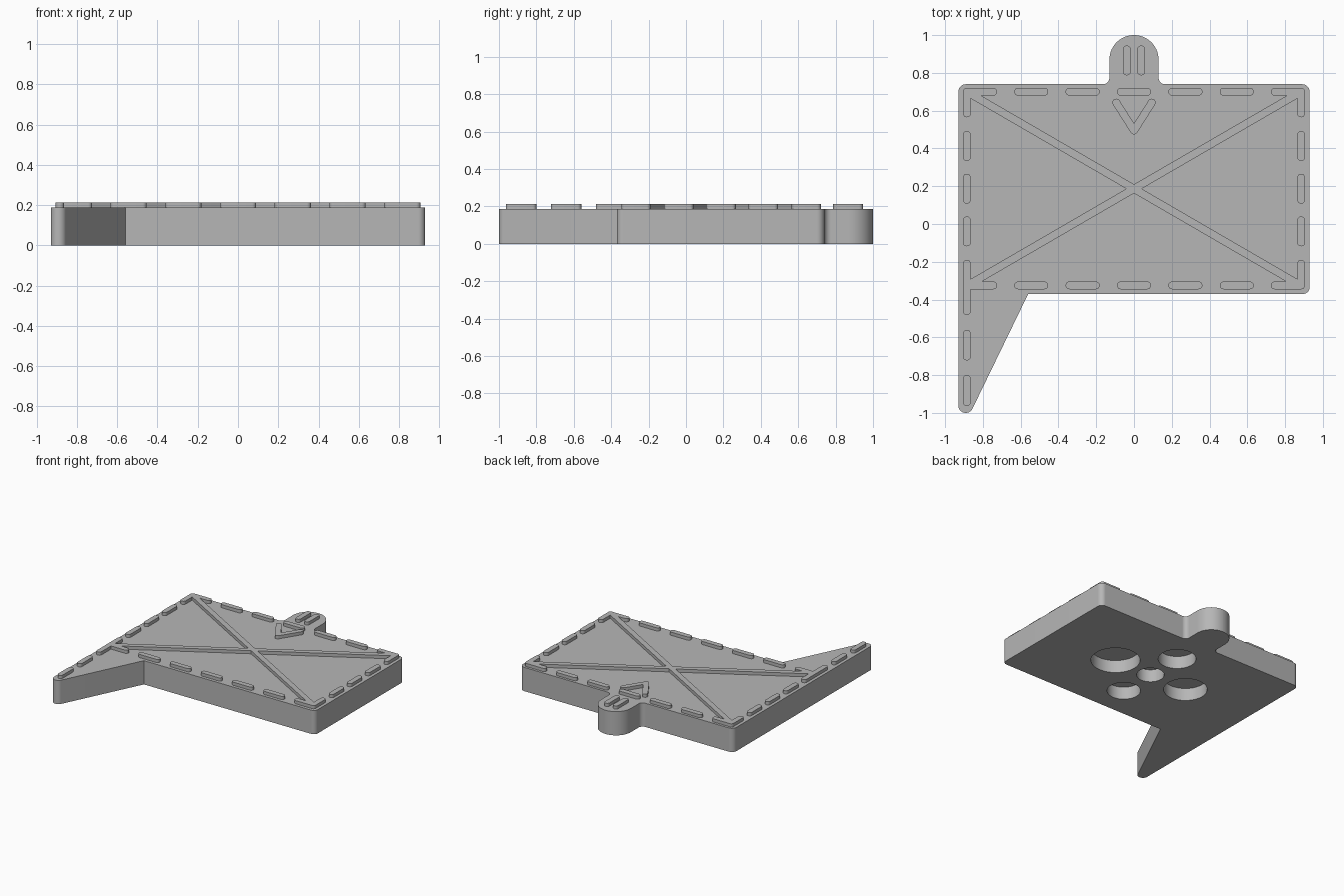
import bpy
import bmesh
import math
from mathutils import Vector, Matrix

if "Cube" in bpy.data.objects:
    bpy.data.objects.remove(bpy.data.objects["Cube"], do_unlink=True)

THICK, TOP, HALF = 0.187, 0.212, 0.0205
MID_Y = 0.185

grey = bpy.data.materials.new("plain grey")
grey.use_nodes = True
colour = (0.47, 0.47, 0.47, 1)
grey.diffuse_color = colour
grey.node_tree.nodes["Principled BSDF"].inputs["Base Color"].default_value = colour


def rounded(corners, steps=8):
    """Outline from (x, y, radius) corners, each replaced by an arc."""
    out = []
    for i, (x, y, r) in enumerate(corners):
        p = Vector((x, y))
        if r == 0:
            out.append(p)
            continue
        a = (Vector(corners[i - 1][:2]) - p).normalized()
        b = (Vector(corners[(i + 1) % len(corners)][:2]) - p).normalized()
        half = math.acos(max(-1, min(1, a.dot(b)))) / 2
        centre = p + (a + b).normalized() * r / math.sin(half)
        s = p + a * r / math.tan(half) - centre
        e = p + b * r / math.tan(half) - centre
        sweep = math.atan2(s.x * e.y - s.y * e.x, s.dot(e))
        out += [centre + Matrix.Rotation(sweep * k / steps, 2) @ s
                for k in range(steps + 1)]
    return out


def add_mesh(name, bm):
    bmesh.ops.recalc_face_normals(bm, faces=bm.faces)
    mesh = bpy.data.meshes.new(name)
    bm.to_mesh(mesh)
    bm.free()
    mesh.materials.append(grey)
    obj = bpy.data.objects.new(name, mesh)
    bpy.context.collection.objects.link(obj)
    return obj


def prism(name, outline, z0, z1):
    bm = bmesh.new()
    face = bm.faces.new([bm.verts.new((p.x, p.y, z0)) for p in outline])
    top = bmesh.ops.extrude_face_region(bm, geom=[face])["geom"]
    bmesh.ops.translate(bm, vec=(0, 0, z1 - z0),
                        verts=[v for v in top if isinstance(v, bmesh.types.BMVert)])
    return add_mesh(name, bm)


def stroke(name, *path):
    """Raised bar along a path, with round ends and mitred joints."""
    pts = [Vector(p) for p in path]
    dirs = [(b - a).normalized() for a, b in zip(pts, pts[1:])]
    left, right = [], []
    for i, p in enumerate(pts):
        d0, d1 = dirs[max(i - 1, 0)], dirs[min(i, len(dirs) - 1)]
        n0, n1 = Vector((-d0.y, d0.x)), Vector((-d1.y, d1.x))
        off = (n0 + n1) * HALF / (1 + n0.dot(n1))
        turn = d0.x * d1.y - d0.y * d1.x
        r = HALF * 0.98
        left.append((*(p + off), 0 if turn > 0.01 else r))
        right.append((*(p - off), 0 if turn < -0.01 else r))
    return prism(name, rounded(left + right[::-1], 6), THICK - 0.005, TOP)


# Base plate with pointed tail and round tab
plate = prism("base_plate", rounded([
    (-0.93, 0.74, 0.04), (-0.93, -1, 0.039), (-0.866, -1, 0.039),
    (-0.56, -0.37, 0), (0.93, -0.37, 0.035), (0.93, 0.74, 0.04),
    (0.13, 0.74, 0.035), (0.13, 1, 0.1295), (-0.13, 1, 0.1295),
    (-0.13, 0.74, 0.035)], 14), 0, THICK)

# Round pockets of graded size in the underside
DEPTH = 0.1
bm = bmesh.new()
for x, y, r in [(0.33, MID_Y, 0.178), (-0.33, MID_Y, 0.158), (0, 0.485, 0.137),
                (0, -0.115, 0.121), (0, MID_Y, 0.1)]:
    bmesh.ops.create_cone(bm, cap_ends=True, segments=48, radius1=r, radius2=r,
                          depth=2 * DEPTH, matrix=Matrix.Translation((x, y, 0)))
cutter = add_mesh("pocket_cutter", bm)
cutter.hide_render = True
cut = plate.modifiers.new("pockets", "BOOLEAN")
cut.operation, cut.solver, cut.object = "DIFFERENCE", "EXACT", cutter
bpy.context.view_layer.objects.active = plate
bpy.ops.object.modifier_apply(modifier=cut.name)
bpy.data.objects.remove(cutter, do_unlink=True)

# Dashed border: corner pieces, rows and columns
EDGE, BACK, FRONT = 0.885, 0.7, -0.325
for side, sx in (("right", -1), ("left", 1)):
    x = sx * EDGE
    stroke(f"back_{side}_corner", (sx * 0.725, BACK), (x, BACK), (x, 0.565))
    stroke(f"front_{side}_corner", (sx * 0.725, FRONT), (x, FRONT), (x, -0.19))
    for i in range(3):
        y = 0.413 - 0.226 * i
        stroke(f"{side}_dash_{i + 1}", (x, y + 0.079), (x, y - 0.079))
for row, y in (("back", BACK), ("front", FRONT)):
    for i in range(-2, 3):
        x = i * 0.272
        stroke(f"{row}_dash_{i + 3}", (x - 0.09, y), (x + 0.09, y))

# Dashes running down the tail
for i, (y0, y1) in enumerate([(-0.3, -0.482), (-0.56, -0.722), (-0.8, -0.963)]):
    stroke(f"tail_dash_{i + 1}", (-EDGE, y0), (-EDGE, y1))

# Diagonal cross
for name, sx in (("cross_bar_a", 1), ("cross_bar_b", -1)):
    stroke(name, (-sx * EDGE, BACK), (sx * EDGE, FRONT - 0.002))

# Arrow and the two tab bars
stroke("arrow", (-0.105, 0.66), (0, 0.495), (0.105, 0.66))
for side, sx in (("right", -1), ("left", 1)):
    stroke(f"{side}_tab_bar", (sx * 0.038, 0.787), (sx * 0.038, 0.945))

# Smooth arcs, keep hard edges
for obj in bpy.context.collection.objects:
    obj.select_set(obj.type == "MESH" and obj.data.materials[:1] == [grey])
bpy.ops.object.shade_smooth_by_angle(angle=math.radians(35))
